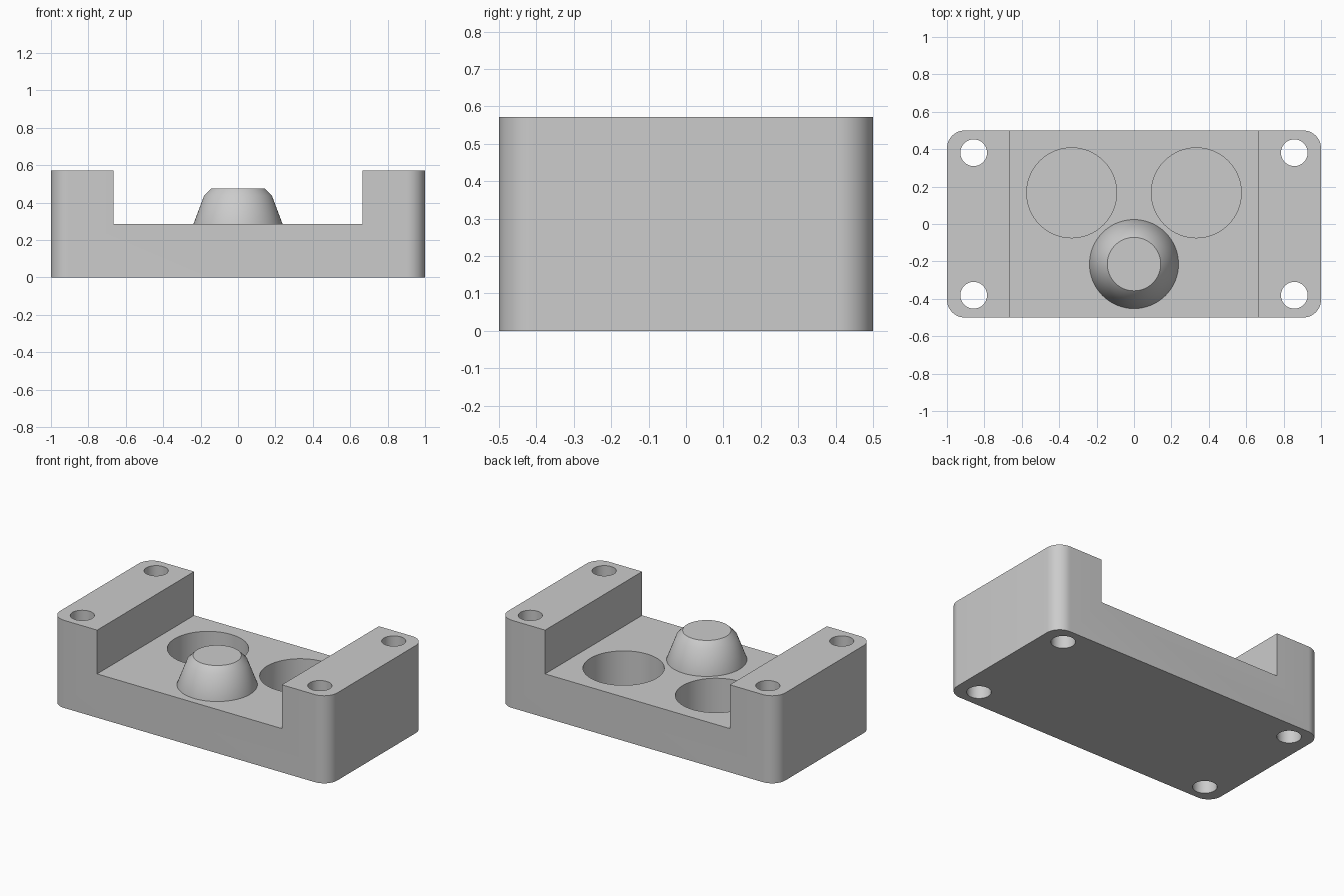
import bpy, bmesh, math
from mathutils import Matrix

cube = bpy.data.objects.get("Cube")
if cube:
    bpy.data.objects.remove(cube, do_unlink=True)

U = 1 / 21          # one design unit; the block is 42 x 21 x 12 units
HEIGHT, FLOOR = 12 * U, 6 * U

grey = bpy.data.materials.new("light grey")
grey.use_nodes = True
grey.diffuse_color = (0.6, 0.6, 0.6, 1)
grey.node_tree.nodes["Principled BSDF"].inputs["Base Color"].default_value = grey.diffuse_color


def make_object(name, bm):
    bmesh.ops.recalc_face_normals(bm, faces=bm.faces)
    mesh = bpy.data.meshes.new(name)
    bm.to_mesh(mesh)
    bm.free()
    mesh.materials.append(grey)
    obj = bpy.data.objects.new(name, mesh)
    bpy.context.collection.objects.link(obj)
    return obj


def box(name, size, centre, corner=0):
    bm = bmesh.new()
    bmesh.ops.create_cube(bm, size=1)
    bmesh.ops.scale(bm, vec=size, verts=bm.verts)
    bmesh.ops.translate(bm, vec=centre, verts=bm.verts)
    if corner:
        upright = [e for e in bm.edges if abs(e.verts[0].co.z - e.verts[1].co.z) > 0.1]
        bmesh.ops.bevel(bm, geom=upright, offset=corner, segments=12,
                        profile=0.5, affect='EDGES')
    return make_object(name, bm)


def cylinder(name, radius, x, y, low, high):
    bm = bmesh.new()
    bmesh.ops.create_cone(bm, cap_ends=True, segments=64, radius1=radius, radius2=radius,
                          depth=high - low,
                          matrix=Matrix.Translation((x, y, (low + high) / 2)))
    return make_object(name, bm)


def cut(target, cutter):
    mod = target.modifiers.new("cut", 'BOOLEAN')
    mod.operation, mod.solver, mod.object = 'DIFFERENCE', 'EXACT', cutter
    bpy.context.view_layer.objects.active = target
    bpy.ops.object.modifier_apply(modifier=mod.name)
    bpy.data.objects.remove(cutter, do_unlink=True)


def smooth(obj):
    bpy.ops.object.select_all(action='DESELECT')
    obj.select_set(True)
    bpy.context.view_layer.objects.active = obj
    bpy.ops.object.shade_smooth_by_angle(angle=math.radians(30))


# Block with rounded upright corners and a wide channel between two end walls
block = box("block", (2, 1, HEIGHT), (0, 0, HEIGHT / 2), corner=2 * U)
cut(block, box("channel_cutter", (28 * U, 2, 1), (0, 0, FLOOR + 0.5)))

for side in (-1, 1):
    # Blind round pocket in the channel floor
    cut(block, cylinder("pocket_cutter", 5.05 * U, side * 7 * U, 3.5 * U, U, HEIGHT))
    # Screw holes right through the end walls
    for end in (-1, 1):
        cut(block, cylinder("hole_cutter", 1.5 * U, side * 18 * U, end * 8 * U, -0.1, 1))
smooth(block)

# Tapered boss with a chamfered rim, turned from a profile
profile = [(0, 5.9), (5, 5.9), (5, 6), (3.8, 9.2), (3, 10), (0, 10)]
bm = bmesh.new()
points = [bm.verts.new((r * U, 0, z * U)) for r, z in profile]
edges = [bm.edges.new(pair) for pair in zip(points, points[1:])]
bmesh.ops.spin(bm, geom=points + edges, cent=(0, 0, 0), axis=(0, 0, 1),
               angle=math.tau, steps=64)
bmesh.ops.remove_doubles(bm, verts=bm.verts, dist=1e-4)
bmesh.ops.translate(bm, vec=(0, -4.5 * U, 0), verts=bm.verts)
boss = make_object("tapered_boss", bm)
smooth(boss)
